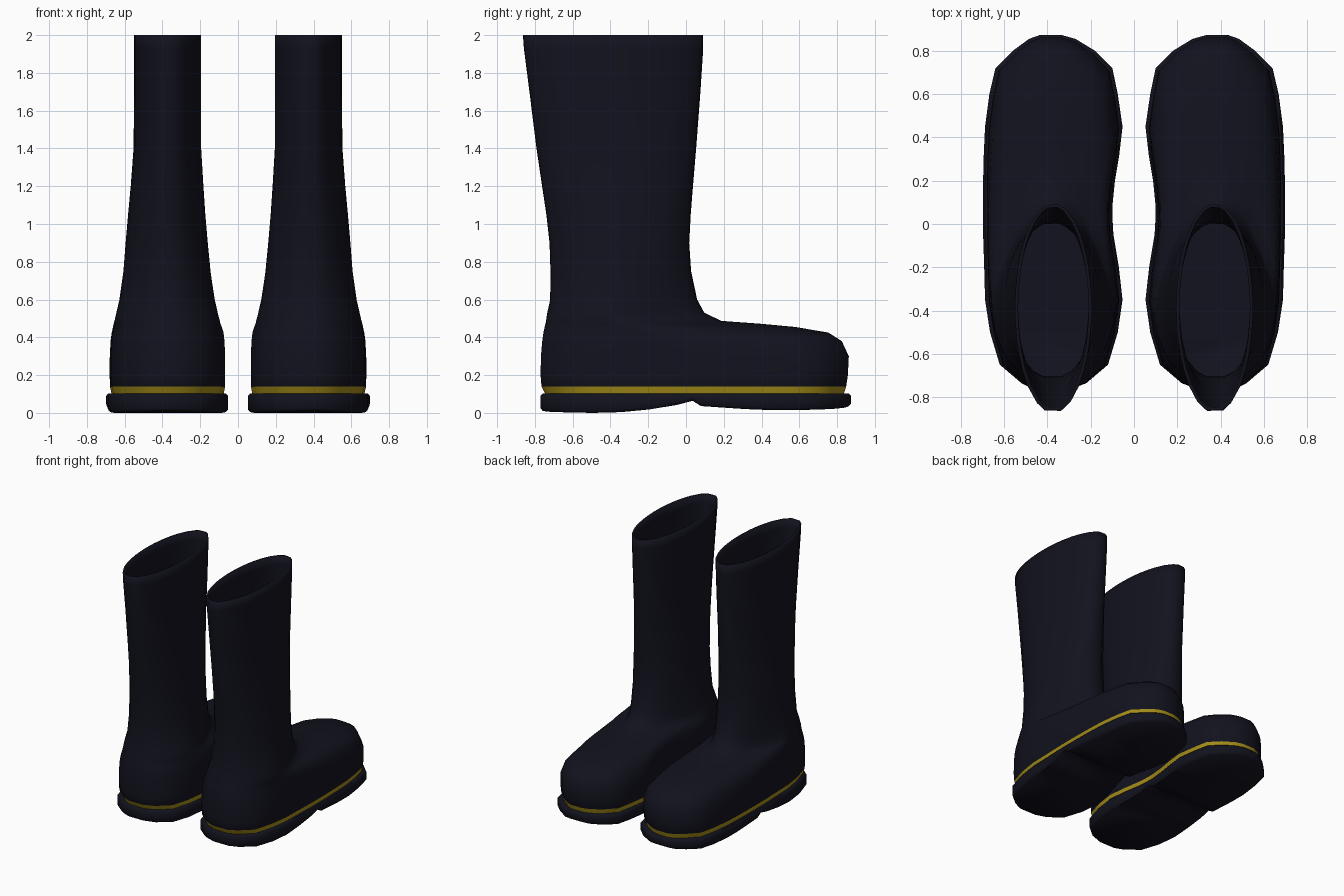
import bpy, bmesh, math
from mathutils import Vector

if "Cube" in bpy.data.objects:
    bpy.data.objects.remove(bpy.data.objects["Cube"])

# Footprint rows, heel to toe: y, inner x, outer x, underside z
ROWS = [
    (-.77, .31, .45, .010), (-.735, .22, .52, .006), (-.65, .12, .62, .003),
    (-.50, .075, .665, 0), (-.35, .053, .688, .004), (-.20, .07, .692, .018),
    (-.05, .095, .697, .042), (.035, .10, .698, .064), (.08, .10, .698, .036),
    (.20, .088, .697, .028), (.32, .068, .694, .020), (.45, .053, .688, .015),
    (.60, .075, .668, .015), (.72, .10, .64, .018), (.80, .18, .56, .022),
    (.855, .27, .485, .028), (.873, .335, .435, .035)]
N = len(ROWS)
X0, X1, Y0, Y1 = .053, .698, -.77, .873

# Closed outline in -1..1 space: up the outer side, back down the inner side
OUT = [(r[2], r[0]) for r in ROWS] + [(r[1], r[0]) for r in reversed(ROWS)]
OUT = [Vector(((2 * x - X0 - X1) / (X1 - X0), (2 * y - Y0 - Y1) / (Y1 - Y0))) for x, y in OUT]
UNDER = [r[3] for r in ROWS] + [r[3] for r in reversed(ROWS)]


def ring(z, yb, yf, xi, xo, oval=0, taper=0):
    """Footprint fitted to a box, blended to an oval, narrowed toward the toe."""
    pts = []
    for p in OUT:
        q = p.lerp(p.normalized(), oval)
        t = min(max((q.y + .4) / 1.4, 0), 1)
        w = q.x * (1 - taper * t * t * (3 - 2 * t))
        pts.append(((xi + xo + w * (xo - xi)) / 2, (yb + yf + q.y * (yf - yb)) / 2, z))
    return pts


def loft(name, rings, mat, bottom=False, top=False, thick=0, angle=60):
    bm = bmesh.new()
    vs = [[bm.verts.new(p) for p in r] for r in rings]
    m = 2 * N
    for a, b in zip(vs, vs[1:]):
        for i in range(m):
            j = (i + 1) % m
            bm.faces.new((a[i], a[j], b[j], b[i]))
    for i in range(N - 1):
        quad = (i, i + 1, m - 2 - i, m - 1 - i)
        if bottom:
            bm.faces.new([vs[0][k] for k in reversed(quad)])
        if top:
            bm.faces.new([vs[-1][k] for k in quad])
    me = bpy.data.meshes.new(name)
    bm.to_mesh(me)
    bm.free()
    me.materials.append(mat)
    ob = bpy.data.objects.new(name, me)
    bpy.context.collection.objects.link(ob)
    bpy.ops.object.select_all(action='DESELECT')
    ob.select_set(True)
    bpy.context.view_layer.objects.active = ob
    bpy.ops.object.shade_smooth_by_angle(angle=math.radians(angle))
    if thick:
        s = ob.modifiers.new("Wall", 'SOLIDIFY')
        s.thickness, s.offset = thick, -1
    mir = ob.modifiers.new("Pair", 'MIRROR')
    mir.use_mirror_merge = False
    return ob


def material(name, rgb):
    m = bpy.data.materials.new(name)
    m.diffuse_color = (*rgb, 1)
    m.use_nodes = True
    m.node_tree.nodes["Principled BSDF"].inputs["Base Color"].default_value = m.diffuse_color
    return m


navy = material("navy_rubber", (.006, .006, .013))
yellow = material("yellow_trim", (.38, .27, .01))

# Sole with arched underside and heel notch
def sole_ring(inset, z=None, lift=0):
    r = ring(0, Y0 + inset, Y1 - inset, X0 + inset, X1 - inset)
    return [(x, y, u + lift if z is None else z) for (x, y, _), u in zip(r, UNDER)]

loft("sole", [sole_ring(.012), sole_ring(0, lift=.014), sole_ring(0, .09), sole_ring(.01, .102)],
     navy, bottom=True, top=True, angle=50)

# Yellow trim band
loft("trim_band", [ring(.10, -.745, .835, .076, .669), ring(.14, -.765, .848, .068, .678)], yellow)

# Upper: z, back y, front y, inner x, outer x, oval, toe taper
UPPER = [
    (.10, -.735, .825, .085, .660, 0, 0),
    (.14, -.765, .848, .070, .677, 0, 0),
    (.20, -.770, .857, .068, .680, 0, 0),
    (.30, -.768, .862, .068, .680, 0, .02),
    (.38, -.762, .825, .070, .678, .05, .07),
    (.425, -.757, .755, .072, .675, .15, .18),
    (.455, -.753, .580, .075, .672, .35, .33),
    (.473, -.750, .385, .077, .670, .55, .45),
    (.487, -.748, .190, .080, .667, .75, .45),
    (.53, -.742, .100, .093, .655, .9, .32),
    (.60, -.727, .062, .116, .635, 1, .2),
    (.75, -.725, .030, .142, .610, 1, .08),
    (.90, -.730, .020, .160, .595, 1, 0),
    (1.05, -.747, .028, .173, .582, 1, 0),
    (1.20, -.770, .040, .183, .568, 1, 0),
    (1.40, -.800, .057, .195, .553, 1, 0),
    (1.70, -.838, .080, .195, .550, 1, 0),
    (1.93, -.868, .095, .195, .550, 1, 0),
    (2.00, -.873, .095, .195, .550, 1, 0)]
loft("boot_upper", [ring(*r) for r in UPPER], navy, bottom=True, thick=.015)
